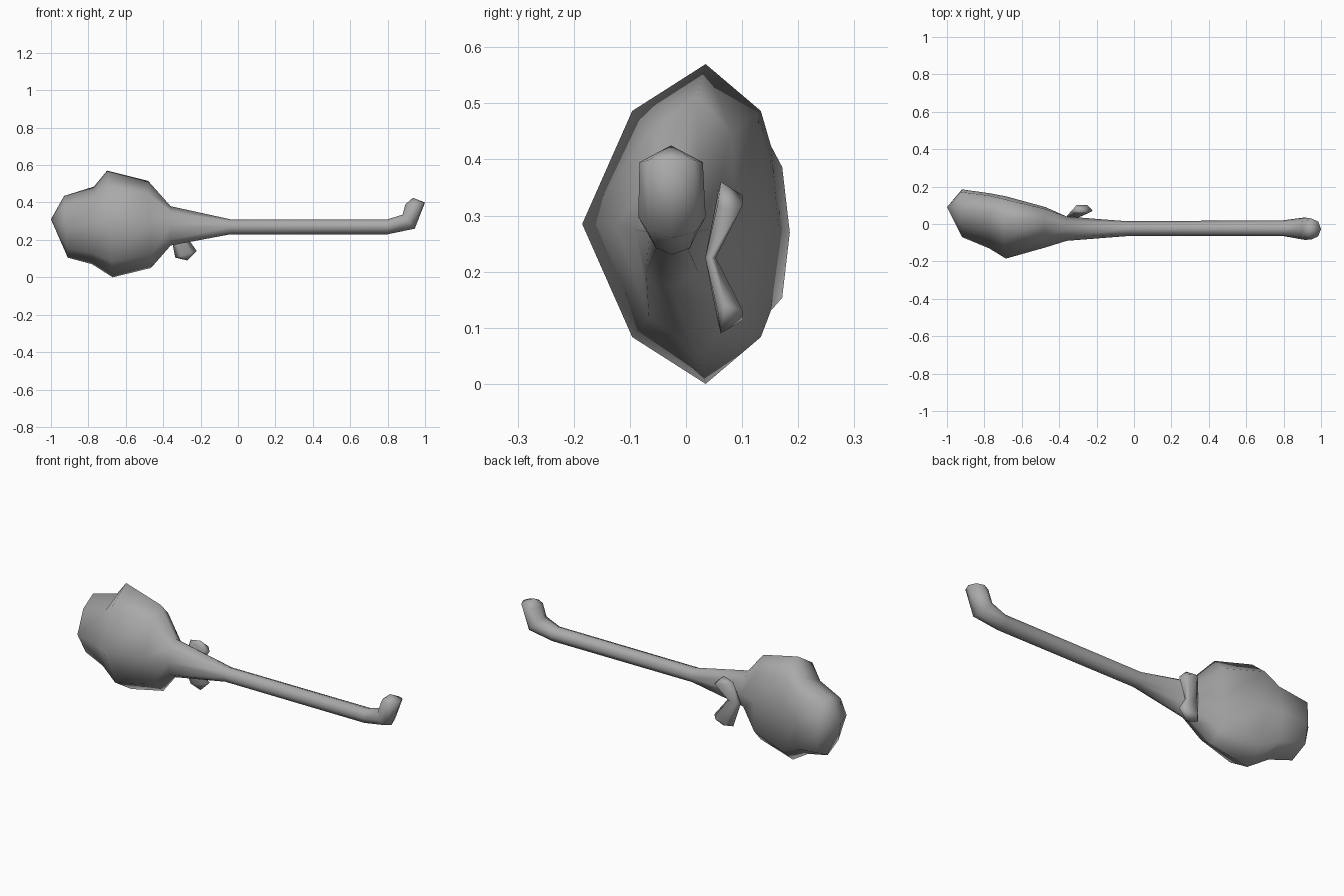
import bpy
import bmesh
import math

cube = bpy.data.objects.get("Cube")
if cube:
    bpy.data.objects.remove(cube, do_unlink=True)

grey = bpy.data.materials.new("plain_grey")
grey.use_nodes = True
colour = (0.4, 0.4, 0.4, 1)
grey.diffuse_color = colour
grey.node_tree.nodes["Principled BSDF"].inputs["Base Color"].default_value = colour


def section(bm, upper, lower, front, middle, back, sides):
    """Ring through an upper and a lower (x, z) point, bulging in y."""
    cx, cz = (upper[0] + lower[0]) / 2, (upper[1] + lower[1]) / 2
    hx, hz = upper[0] - cx, upper[1] - cz
    wide = math.hypot(hx, hz) > 0.15
    ring = []
    for i in range(sides):
        angle = math.tau * i / sides
        c, s = math.cos(angle), math.sin(angle)
        if s > 0:    # the bowl is boxy at the back and ridged in front
            y = middle + (back - middle) * s ** (0.4 if wide else 1)
        else:
            y = middle + (front - middle) * abs(s) ** (1.5 if wide else 1)
        ring.append(bm.verts.new((cx + hx * c, y, cz + hz * c)))
    return ring


def loft(name, start, sections, end, sides):
    bm = bmesh.new()
    rings = [section(bm, *s, sides) for s in sections]
    for a, b in zip(rings, rings[1:]):
        for i in range(sides):
            j = (i + 1) % sides
            bm.faces.new((a[i], a[j], b[j], b[i]))
    for tip, ring in ((start, rings[0]), (end, rings[-1])):
        apex = bm.verts.new(tip)
        for i in range(sides):
            bm.faces.new((ring[i], ring[(i + 1) % sides], apex))
    bmesh.ops.recalc_face_normals(bm, faces=bm.faces)
    mesh = bpy.data.meshes.new(name)
    bm.to_mesh(mesh)
    bm.free()
    mesh.materials.append(grey)
    for face in mesh.polygons:
        face.use_smooth = True
    obj = bpy.data.objects.new(name, mesh)
    bpy.context.collection.objects.link(obj)
    return obj


# Bowl, neck, straight handle and upturned hook in one skin
loft("bowl_and_handle", (-1, 0.09, 0.31), [
    ((-0.93, 0.435), (-0.91, 0.105), -0.07, 0.08, 0.185),
    ((-0.77, 0.485), (-0.78, 0.07), -0.13, 0.06, 0.165),
    ((-0.70, 0.57), (-0.67, 0.0), -0.185, 0.035, 0.148),
    ((-0.48, 0.515), (-0.465, 0.05), -0.125, 0.02, 0.09),
    ((-0.36, 0.38), (-0.36, 0.17), -0.09, -0.025, 0.04),
    ((-0.04, 0.31), (-0.04, 0.23), -0.065, -0.025, 0.015),
    ((0.80, 0.31), (0.80, 0.23), -0.065, -0.025, 0.02),
    ((0.88, 0.335), (0.945, 0.26), -0.085, -0.026, 0.035),
    ((0.895, 0.39), (1.0, 0.40), -0.083, -0.027, 0.03),
], (0.935, -0.027, 0.425), 8)

# Bow-shaped crosspiece behind the neck, mirrored about its narrow waist
waist = 0.225
loft("crosspiece", (-0.27, 0.062, waist + 0.135), [
    ((-0.335, waist + 0.12), (-0.22, waist + 0.085), 0.054, 0.07, 0.106),
    ((-0.36, waist), (-0.28, waist), 0.033, 0.042, 0.055),
    ((-0.335, waist - 0.12), (-0.22, waist - 0.085), 0.054, 0.07, 0.106),
], (-0.27, 0.062, waist - 0.135), 6)
